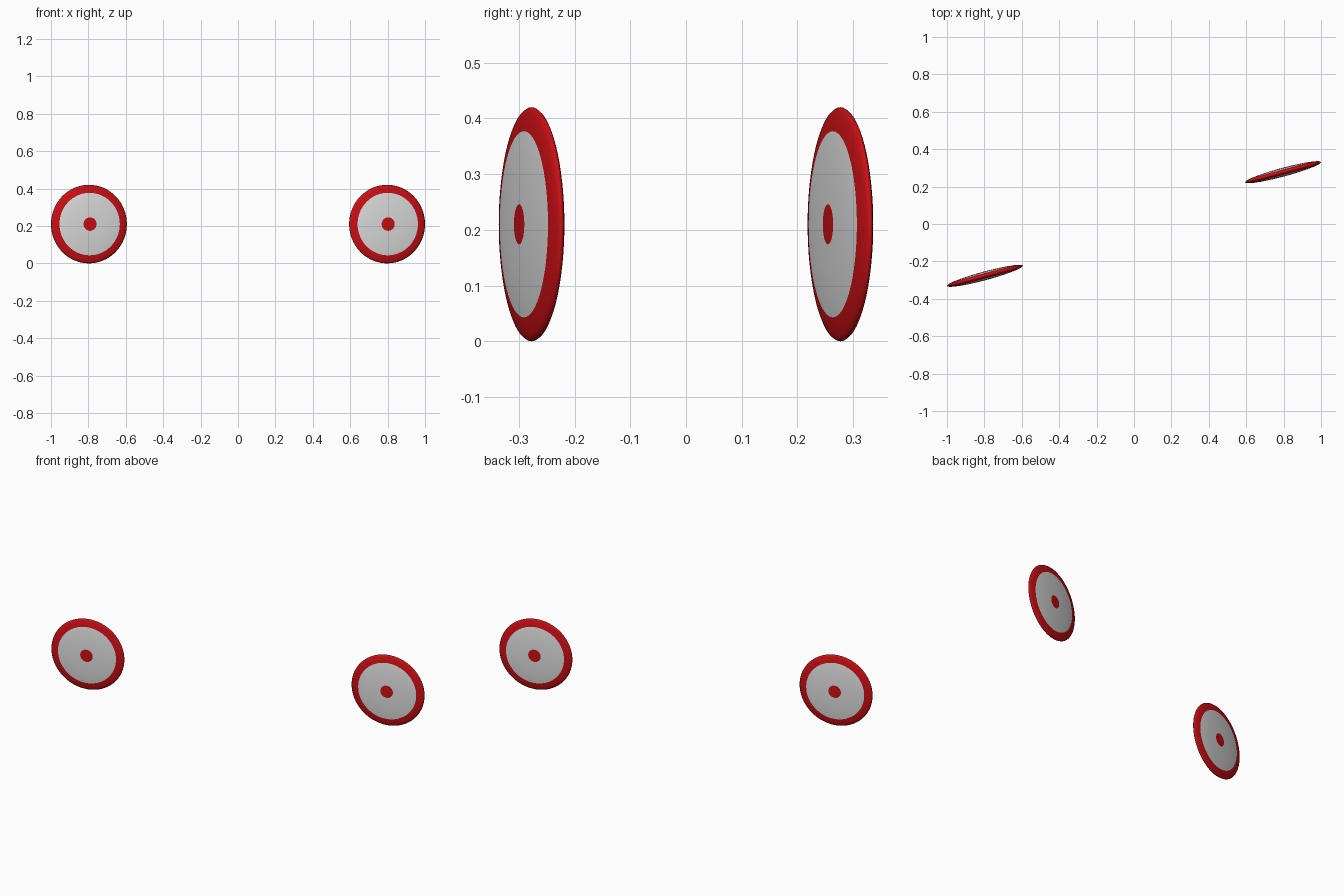
import bpy, bmesh, math

if "Cube" in bpy.data.objects:
    bpy.data.objects.remove(bpy.data.objects["Cube"])

RADIUS, HALF_THICK = 0.21, 0.0235
DOT, BAND = 0.036, 0.167      # painted circle radii
SEGMENTS = 64


def material(name, rgb):
    m = bpy.data.materials.new(name)
    m.diffuse_color = (*rgb, 1)
    m.use_nodes = True
    m.node_tree.nodes["Principled BSDF"].inputs["Base Color"].default_value = m.diffuse_color
    return m


red = material("red", (0.60, 0.005, 0.007))
white = material("white", (0.75, 0.75, 0.75))


def disc(name, x, y):
    # flattened ball turned about the local y axis, with rings at the paint edges
    radii = [DOT * 0.5, DOT, 0.07, 0.10, 0.135, BAND, 0.18, 0.192, 0.201, 0.207]
    half = [(r, HALF_THICK * math.sqrt(1 - (r / RADIUS) ** 2)) for r in radii]
    profile = ([(0, -HALF_THICK)] + [(r, -h) for r, h in half] + [(RADIUS, 0)]
               + [(r, h) for r, h in reversed(half)] + [(0, HALF_THICK)])
    bm = bmesh.new()
    verts = [bm.verts.new((r, h, 0)) for r, h in profile]
    edges = [bm.edges.new(p) for p in zip(verts, verts[1:])]
    bmesh.ops.spin(bm, geom=verts + edges, cent=(0, 0, 0), axis=(0, 1, 0),
                   angle=math.tau, steps=SEGMENTS, use_merge=True)
    bmesh.ops.remove_doubles(bm, verts=bm.verts, dist=1e-5)
    bmesh.ops.recalc_face_normals(bm, faces=bm.faces)
    # white band between the red centre dot and the red rim
    for f in bm.faces:
        c = f.calc_center_median()
        f.material_index = int(DOT < math.hypot(c.x, c.z) < BAND)
        f.smooth = True
    mesh = bpy.data.meshes.new(name)
    bm.to_mesh(mesh)
    bm.free()
    mesh.materials.append(red)
    mesh.materials.append(white)
    ob = bpy.data.objects.new(name, mesh)
    ob.location = (x, y, RADIUS)
    ob.rotation_euler.z = math.radians(15)
    bpy.context.collection.objects.link(ob)


# two matching discs, opposite each other about the centre
for name, side in (("right_disc", 1), ("left_disc", -1)):
    disc(name, 0.797 * side, 0.277 * side)
